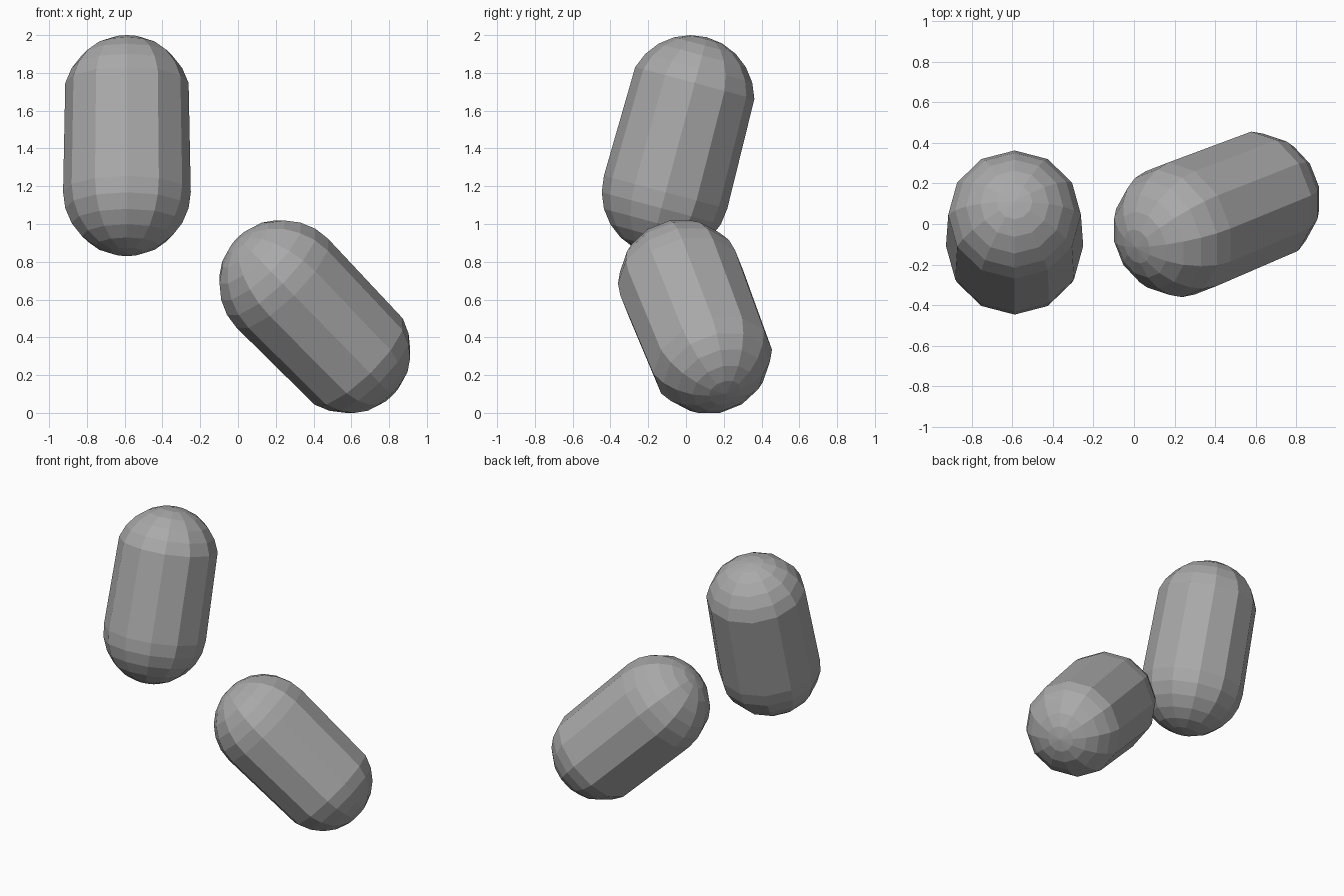
import bpy
import bmesh
from mathutils import Matrix, Vector

cube = bpy.data.objects.get("Cube")
if cube:
    bpy.data.objects.remove(cube)

RADIUS = 0.338
SIDES = 12

# Single plain grey material
grey = bpy.data.materials.new("plain grey")
grey.use_nodes = True
colour = (0.4, 0.4, 0.4, 1)
grey.diffuse_color = colour
grey.node_tree.nodes["Principled BSDF"].inputs["Base Color"].default_value = colour


def capsule(name, start, end):
    """Flat-faced capsule: a sphere whose upper half is pulled along its axis."""
    start, end = Vector(start), Vector(end)
    axis = end - start
    bm = bmesh.new()
    bmesh.ops.create_uvsphere(bm, u_segments=SIDES, v_segments=SIDES, radius=RADIUS)
    # The equator stays with the lower half
    for v in bm.verts:
        if v.co.z > 0.01:
            v.co.z += axis.length
    mesh = bpy.data.meshes.new(name)
    bm.to_mesh(mesh)
    bm.free()
    mesh.materials.append(grey)
    obj = bpy.data.objects.new(name, mesh)
    bpy.context.collection.objects.link(obj)
    # Lean the capsule along its axis, keeping one side direction level with y
    z = axis.normalized()
    x = Vector((0, 1, 0)).cross(z).normalized()
    y = z.cross(x)
    turn = Matrix((x, y, z)).transposed().to_4x4()
    obj.matrix_world = Matrix.Translation(start) @ turn
    return obj


# Upright capsule, and the lower one tipped over with its axis pointing down
capsule("upper_capsule", (-0.588, -0.108, 1.168), (-0.588, 0.024, 1.662))
capsule("lower_capsule", (0.234, -0.022, 0.687), (0.580, 0.117, 0.332))
